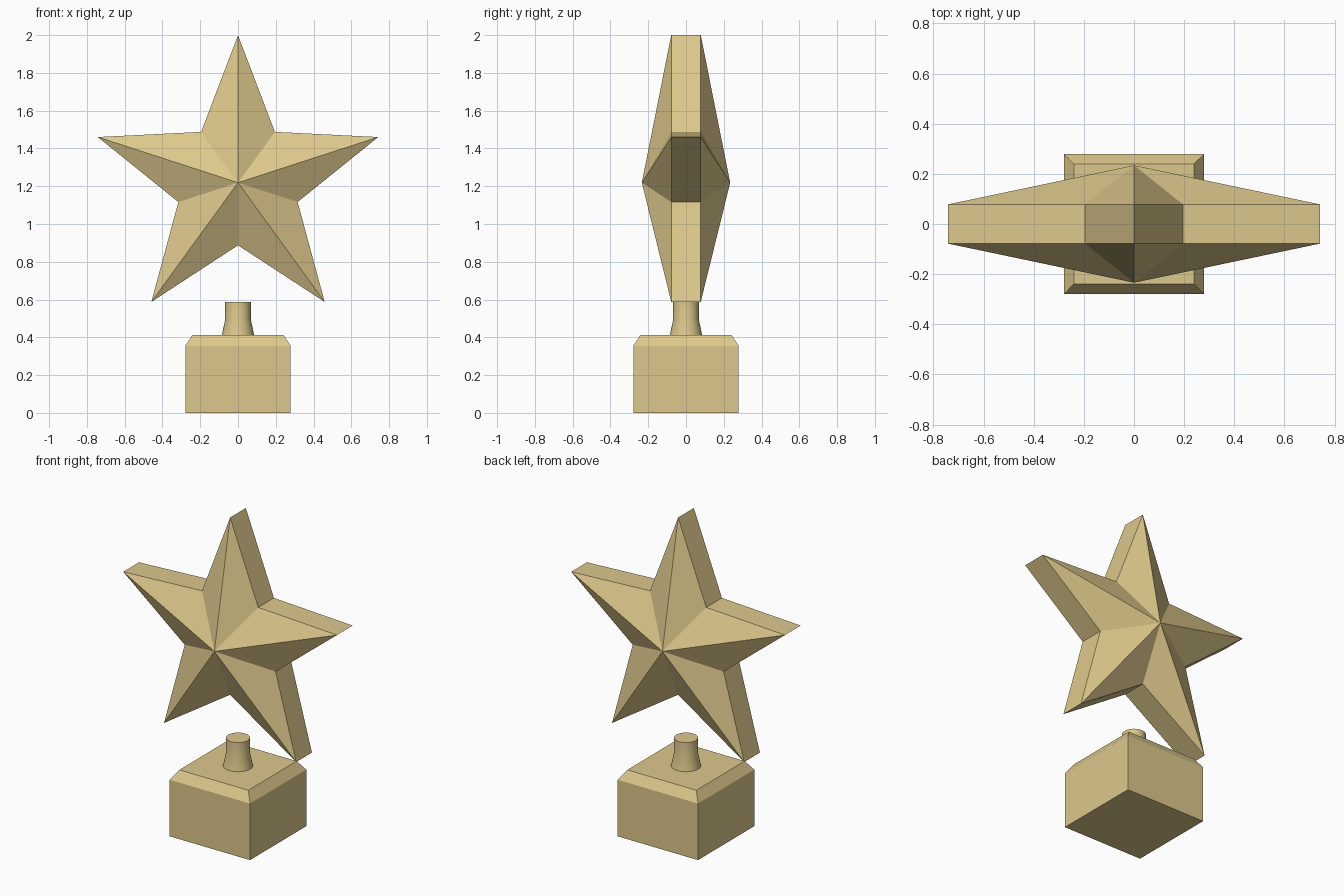
import bpy, math

if "Cube" in bpy.data.objects:
    bpy.data.objects.remove(bpy.data.objects["Cube"])

gold = bpy.data.materials.new("pale_gold")
gold.diffuse_color = (0.73, 0.584, 0.262, 1)
gold.use_nodes = True
gold.node_tree.nodes["Principled BSDF"].inputs["Base Color"].default_value = gold.diffuse_color


def add_mesh(name, verts, faces):
    me = bpy.data.meshes.new(name)
    me.from_pydata(verts, [], faces)
    me.materials.append(gold)
    ob = bpy.data.objects.new(name, me)
    bpy.context.collection.objects.link(ob)
    return ob


def loft(name, rings):
    """Skin a stack of equal-sized rings and cap both ends."""
    n = len(rings[0])
    verts = [v for r in rings for v in r]
    faces = [(k * n + i, k * n + (i + 1) % n, (k + 1) * n + (i + 1) % n, (k + 1) * n + i)
             for k in range(len(rings) - 1) for i in range(n)]
    faces.append(tuple(reversed(range(n))))
    faces.append(tuple(range(len(verts) - n, len(verts))))
    return add_mesh(name, verts, faces)


def square(h, z):
    return [(-h, -h, z), (h, -h, z), (h, h, z), (-h, h, z)]


def circle(r, z, n=32):
    return [(r * math.cos(math.tau * i / n), r * math.sin(math.tau * i / n), z) for i in range(n)]


# Square plinth with a chamfered top
loft("plinth", [square(0.279, 0), square(0.279, 0.355), square(0.24, 0.413)])

# Short flared stem
stem = loft("stem", [circle(0.085, 0.413), circle(0.068, 0.495), circle(0.068, 0.588)])
bpy.context.view_layer.objects.active = stem
stem.select_set(True)
bpy.ops.object.shade_smooth_by_angle(angle=math.radians(30))

# Five-pointed star: rim band plus a faceted pyramid front and back
CZ, OUTER, INNER, RIM, PEAK = 1.219, 0.781, 0.332, 0.078, 0.234
verts = []
for y in (-RIM, RIM):
    for i in range(10):
        a, r = math.pi * i / 5, (INNER if i % 2 else OUTER)
        verts.append((r * math.sin(a), y, CZ + r * math.cos(a)))
verts += [(0, -PEAK, CZ), (0, PEAK, CZ)]
faces = []
for i in range(10):
    j = (i + 1) % 10
    faces += [(j, i, 20), (10 + i, 10 + j, 21), (i, j, 10 + j, 10 + i)]
add_mesh("star", verts, faces)
